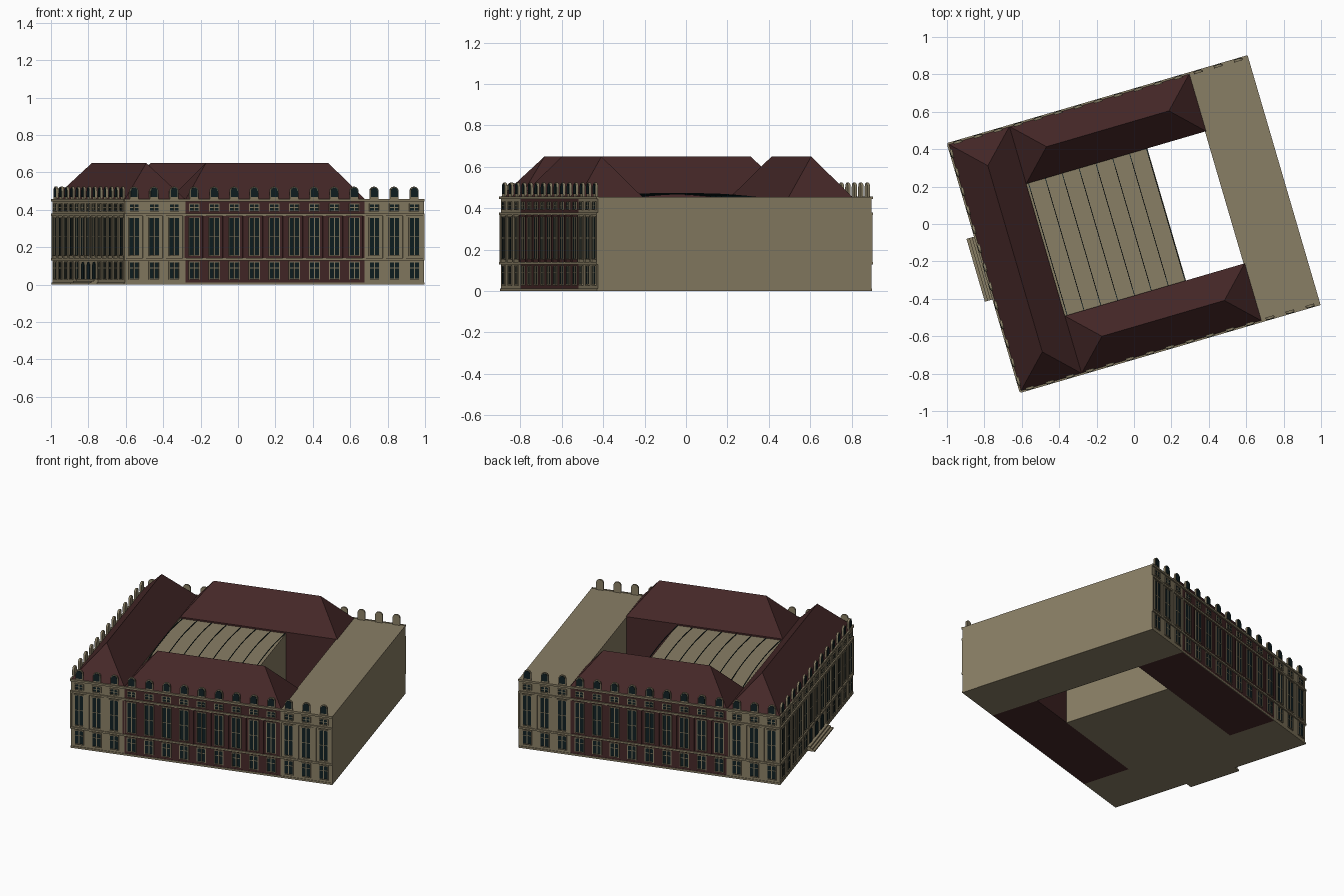
import bpy, bmesh, math
from mathutils import Matrix, Vector

if "Cube" in bpy.data.objects:
    bpy.data.objects.remove(bpy.data.objects["Cube"], do_unlink=True)


def material(name, rgb):
    m = bpy.data.materials.new(name)
    m.use_nodes = True
    m.diffuse_color = (*rgb, 1)
    bsdf = m.node_tree.nodes["Principled BSDF"]
    bsdf.inputs["Base Color"].default_value = (*rgb, 1)
    bsdf.inputs["Roughness"].default_value = 0.9
    return m


stone = material("stone beige", (0.25, 0.21, 0.13))
maroon = material("dark maroon", (0.06, 0.021, 0.021))
glass = material("dark teal glass", (0.005, 0.014, 0.016))

TURN = Matrix.Rotation(math.radians(16.3), 4, 'Z')
HU, HV = 0.832, 0.688          # half size of the walls
WING_U, WING_V = 0.503, 0.368  # ends of the long wings, inner court wall
EAVE, RIDGE = 0.455, 0.65


class Part:
    """Collects simple solids into one object, placed by a matrix."""

    def __init__(self, name, mat, place=Matrix()):
        self.name, self.mat, self.place = name, mat, place
        self.bm = bmesh.new()

    def box(self, x0, x1, y0, y1, z0, z1):
        m = Matrix.Translation(((x0 + x1) / 2, (y0 + y1) / 2, (z0 + z1) / 2))
        m = m @ Matrix.Diagonal((x1 - x0, y1 - y0, z1 - z0, 1))
        bmesh.ops.create_cube(self.bm, size=1, matrix=m)

    def arch(self, x, half, y0, y1, z0, z1, steps=8):
        # round-headed plate, extruded from y0 to y1
        pts = [(x - half, z0), (x + half, z0)]
        for i in range(steps + 1):
            a = math.pi * i / steps
            pts.append((x + half * math.cos(a), z1 - half + half * math.sin(a)))
        face = self.bm.faces.new([self.bm.verts.new((p, y0, z)) for p, z in pts])
        out = bmesh.ops.extrude_face_region(self.bm, geom=[face])
        moved = [v for v in out["geom"] if isinstance(v, bmesh.types.BMVert)]
        bmesh.ops.translate(self.bm, verts=moved, vec=(0, y1 - y0, 0))

    def hip(self, x0, x1, y0, y1, z0, z1):
        # hipped roof with the ridge along the longer side
        r = min(x1 - x0, y1 - y0) / 2
        base = [(x0, y0), (x1, y0), (x1, y1), (x0, y1)]
        b = [self.bm.verts.new((*p, z0)) for p in base]
        p = self.bm.verts.new((x0 + r, y0 + r, z1))
        q = self.bm.verts.new((x1 - r, y1 - r, z1))
        if x1 - x0 > y1 - y0:
            faces = [(b[0], b[1], q, p), (b[1], b[2], q), (b[2], b[3], p, q), (b[3], b[0], p)]
        else:
            faces = [(b[0], b[1], p), (b[1], b[2], q, p), (b[2], b[3], q), (b[3], b[0], p, q)]
        for f in faces + [tuple(reversed(b))]:
            self.bm.faces.new(f)

    def done(self):
        bmesh.ops.recalc_face_normals(self.bm, faces=self.bm.faces)
        self.bm.transform(TURN @ self.place)
        mesh = bpy.data.meshes.new(self.name)
        self.bm.to_mesh(mesh)
        self.bm.free()
        mesh.materials.append(self.mat)
        bpy.context.collection.objects.link(bpy.data.objects.new(self.name, mesh))


# Main blocks
for name, u0, u1 in (("entrance_wing", -HU, -WING_U + 0.01), ("flat_roof_wing", WING_U, HU + 0.004)):
    p = Part(name, stone)
    p.box(u0, u1, -HV, HV, 0, EAVE)
    p.done()
for name, v0, v1 in (("front_wing", -HV, -WING_V), ("back_wing", WING_V, HV)):
    p = Part(name, maroon)
    p.box(-WING_U + 0.01, WING_U, v0, v1, 0, EAVE)
    p.done()

# Roofs
for name, area in (("entrance_roof", (-HU, -WING_U + 0.01, -HV, HV)),
                   ("front_roof", (-WING_U + 0.01, WING_U + 0.006, -HV, -WING_V)),
                   ("back_roof", (-WING_U + 0.01, WING_U + 0.006, WING_V, HV))):
    p = Part(name, maroon)
    p.hip(*area, EAVE, RIDGE)
    p.done()

# Covered court with thin arched ribs
COURT_U = 0.182
p = Part("court_hall", stone)
p.box(-WING_U + 0.01, COURT_U, -WING_V, WING_V, 0, 0.445)
p.done()
p = Part("court_ribs", glass)
RIBS, SEGS = 8, 12
for i in range(RIBS):
    u = -0.48 + (COURT_U + 0.475) * i / (RIBS - 1)
    ring = []
    for j in range(SEGS + 1):
        t = 2 * j / SEGS - 1
        z = 0.443 + 0.026 * (1 - t * t)
        ring.append([p.bm.verts.new((u + du, t * WING_V, z + dz))
                     for du, dz in ((-.002, 0), (.002, 0), (.002, .004), (-.002, .004))])
    for a, b in zip(ring, ring[1:]):
        for k in range(4):
            p.bm.faces.new((a[k], a[k - 1], b[k - 1], b[k]))
p.done()


def facade(name, length, bays, place, maroon_bays=(), door_bays=()):
    """Facade running along x with its wall at y = 0, facing -y."""
    trim = Part(name + "_trim", stone, place)
    panes = Part(name + "_windows", glass, place)
    dormers = Part(name + "_dormers", stone, place)
    dark = Part(name + "_maroon_pilasters", maroon, place)
    h = length / 2
    step = length / bays

    # plinth, string courses and eaves cornice
    for z0, z1, d in ((0, .012, .004), (.129, .141, .008), (.368, .38, .008), (.445, .458, .008)):
        trim.box(-h, h, -d, 0.002, z0, z1)

    def window(x, half, z0, z1, bars):
        f = 0.005
        panes.box(x - half, x + half, -.003, .001, z0, z1)
        for s in (-1, 1):
            xs = x + s * (half + f / 2)
            trim.box(xs - f / 2, xs + f / 2, -.006, .001, z0 - f, z1 + f)
        trim.box(x - half, x + half, -.006, .001, z1, z1 + f)
        trim.box(x - half, x + half, -.008, .001, z0 - f, z0)
        trim.box(x - .003, x + .003, -.005, .001, z0, z1)
        for k in bars:
            z = z0 + (z1 - z0) * k
            trim.box(x - half, x + half, -.0045, .001, z - .002, z + .002)

    for i in range(bays):
        x = -h + step * (i + 0.5)
        if i in door_bays:
            panes.arch(x, .026, -.004, .001, .03, .122)
        else:
            window(x, .025, .033, .118, (.65,))
        window(x, .026, .158, .355, (.5, ))
        window(x, .024, .397, .428, (.5,))
        # pilasters between bays
        side = dark if i in maroon_bays else trim
        for s in (-1, 1):
            e = x + s * (step / 2 - .004)
            side.box(e - .004, e + .004, -.006, .001, .141, .368)
        # round-headed dormer plate
        dormers.arch(x, .024, -.002, .010, EAVE, .524)
        panes.arch(x, .019, -.005, -.001, .468, .519)
    for part in (trim, panes, dormers, dark):
        if part.bm.verts:
            part.done()
        else:
            part.bm.free()


# Facades on three sides; the fourth is plain
half_turn = Matrix.Rotation(math.pi, 4, 'Z')
front = Matrix.Translation((0, -HV, 0))
facade("front", 2 * HU + .008, 15, front, range(3, 12))
facade("back", 2 * HU + .008, 15, half_turn @ front, range(3, 12))
left = Matrix.Translation((-HU, 0, 0)) @ Matrix.Rotation(-math.pi / 2, 4, 'Z')
facade("entrance", 2 * HV, 13, left, (), (5, 6, 7))

# Entrance steps
p = Part("entrance_steps", stone, left)
for i in range(3):
    p.box(-.175, .175, -.05 + .015 * i, 0, .01 * i, .01 * (i + 1))
p.done()
